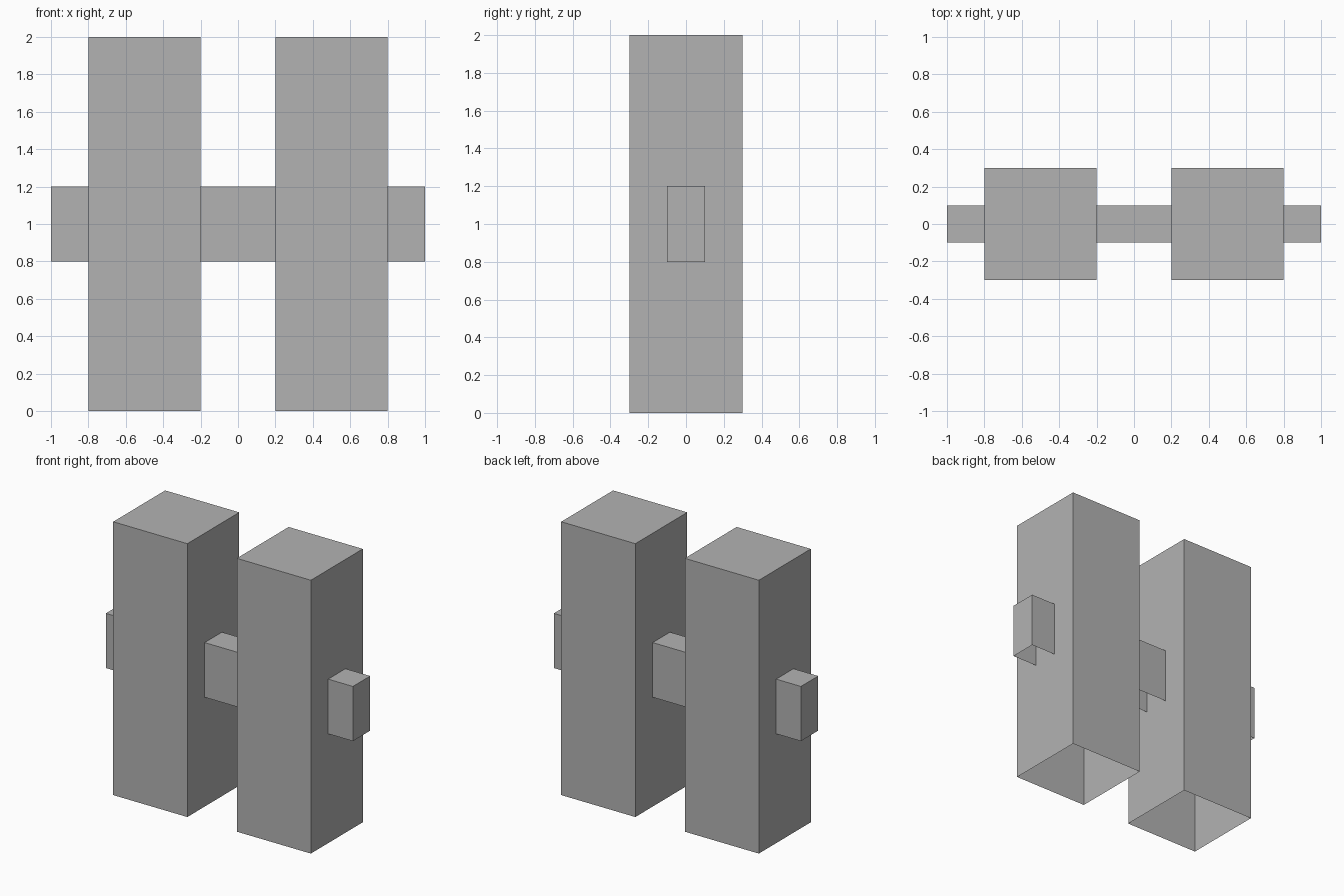
import bpy
import bmesh
from mathutils import Matrix

cube = bpy.data.objects.get("Cube")
if cube:
    bpy.data.objects.remove(cube, do_unlink=True)

GREY = (0.45, 0.45, 0.45, 1.0)
grey = bpy.data.materials.new("plain grey")
grey.use_nodes = True
grey.diffuse_color = GREY
grey.node_tree.nodes["Principled BSDF"].inputs["Base Color"].default_value = GREY


def open_box(name, centre, size):
    """Box shell without an underside."""
    bm = bmesh.new()
    bmesh.ops.create_cube(bm, size=1, matrix=Matrix.Translation(centre) @ Matrix.Diagonal((*size, 1)))
    bm.normal_update()
    underside = [f for f in bm.faces if f.normal.z < -0.5]
    bmesh.ops.delete(bm, geom=underside, context="FACES_ONLY")
    mesh = bpy.data.meshes.new(name)
    bm.to_mesh(mesh)
    bm.free()
    mesh.materials.append(grey)
    obj = bpy.data.objects.new(name, mesh)
    bpy.context.collection.objects.link(obj)
    return obj


# Twin towers, hollow and open underneath
for side, sign in (("left", 1), ("right", -1)):
    open_box(f"{side}_tower", (sign * 0.5, 0, 1), (0.6, 0.6, 2))

# Crossbar running through both towers
open_box("crossbar", (0, 0, 1), (2, 0.2, 0.4))
